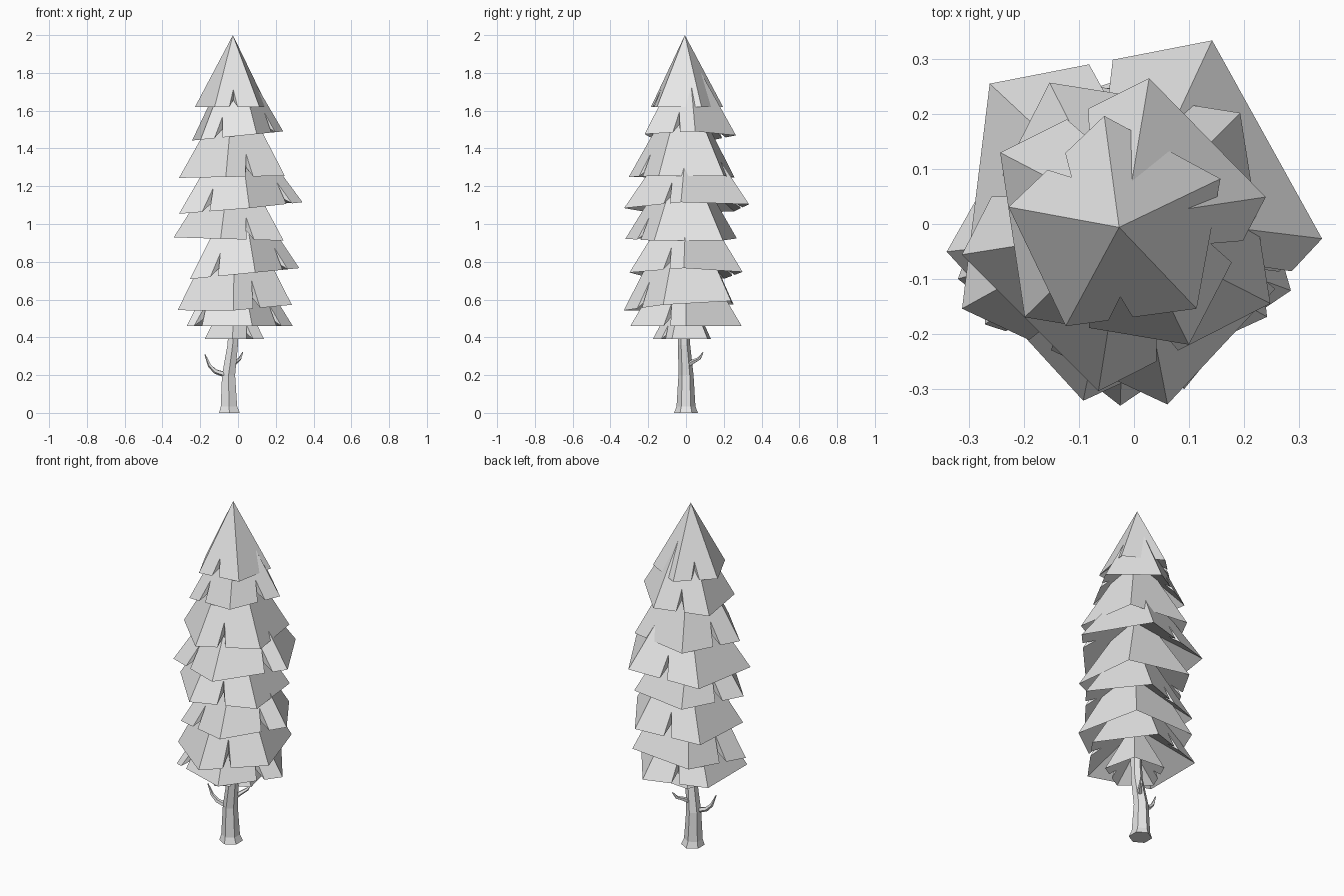
import bpy, bmesh, math
from mathutils import Vector

cube = bpy.data.objects.get("Cube")
if cube:
    bpy.data.objects.remove(cube, do_unlink=True)

# Single flat grey
grey = bpy.data.materials.new("plain_grey")
grey.use_nodes = True
COLOUR = (0.8, 0.8, 0.8, 1)
grey.diffuse_color = COLOUR
grey.node_tree.nodes["Principled BSDF"].inputs["Base Color"].default_value = COLOUR


def finish(bm, name):
    bmesh.ops.recalc_face_normals(bm, faces=bm.faces)
    mesh = bpy.data.meshes.new(name)
    bm.to_mesh(mesh)
    bm.free()
    mesh.materials.append(grey)
    obj = bpy.data.objects.new(name, mesh)
    bpy.context.scene.collection.objects.link(obj)
    return obj


def tube(name, path, sides, level=False):
    """Tapered tube through (x, y, z, radius) points; level keeps rings flat."""
    bm = bmesh.new()
    points = [Vector(p[:3]) for p in path]
    rings = []
    for i, p in enumerate(points):
        along = points[min(i + 1, len(points) - 1)] - points[max(i - 1, 0)]
        turn = Vector((0, 0, 1)).rotation_difference(along)
        ring = []
        for k in range(sides):
            a = math.tau * (k + 0.5) / sides
            offset = Vector((math.cos(a), math.sin(a), 0)) * path[i][3]
            if not level:
                offset.rotate(turn)
            ring.append(bm.verts.new(p + offset))
        rings.append(ring)
    for low, high in zip(rings, rings[1:]):
        for k in range(sides):
            n = (k + 1) % sides
            bm.faces.new((low[k], low[n], high[n], high[k]))
    bm.faces.new(rings[0][::-1])
    bm.faces.new(rings[-1])
    return finish(bm, name)


def tier(name, centre, radius, turn, tilt, rise, notches, sides=5):
    """Five-sided hollow cone with slits cut upward from some rim edges."""
    bm = bmesh.new()
    c = Vector(centre)
    top = bm.verts.new(c + Vector((0, 0, rise)))
    under = bm.verts.new(c + Vector((0, 0, rise * 0.4)))
    rim = []
    for k in range(sides):
        a = math.radians(turn) + math.tau * k / sides
        x, y = radius * math.cos(a), radius * math.sin(a)
        rim.append(bm.verts.new(c + Vector((x, y, x * tilt[0] + y * tilt[1]))))
    for k in range(sides):
        a, b = rim[k], rim[(k + 1) % sides]
        if k not in notches:
            bm.faces.new((a, b, top))
            bm.faces.new((b, a, under))
            continue
        t, half = notches[k], 0.022 / (b.co - a.co).length
        left = bm.verts.new(a.co.lerp(b.co, t - half))
        right = bm.verts.new(a.co.lerp(b.co, t + half))
        middle = a.co.lerp(b.co, t)
        outer = bm.verts.new(middle.lerp(top.co, 0.24))
        inner = bm.verts.new(middle.lerp(under.co, 0.24))
        for tip, mid in ((top, outer), (under, inner)):
            bm.faces.new((a, left, mid, tip))
            bm.faces.new((right, b, tip, mid))
        bm.faces.new((left, inner, outer))
        bm.faces.new((right, outer, inner))
    return finish(bm, name)


# Bent trunk with a flared foot
tube("trunk", [(-0.045, 0, 0, 0.063), (-0.048, 0, 0.035, 0.05),
               (-0.05, 0, 0.2, 0.04), (-0.028, -0.01, 0.36, 0.032),
               (-0.02, -0.01, 0.55, 0.028)], 6, level=True)

# Bare twigs
tube("right_twig", [(-0.06, -0.01, 0.2, 0.016), (-0.12, -0.02, 0.22, 0.013),
                    (-0.15, -0.025, 0.25, 0.01), (-0.175, -0.03, 0.31, 0.003)], 5)
tube("left_twig", [(-0.03, 0.01, 0.255, 0.015), (-0.01, 0.04, 0.272, 0.012),
                   (0.01, 0.07, 0.287, 0.009), (0.025, 0.09, 0.32, 0.003)], 5)

# Foliage from the top down: centre, radius, turn, tilt, rise, slits by edge
TIERS = [
    ((-0.027, -0.006, 1.62), 0.204, -118.4, (0, 0), 0.38, {0: 0.42, 3: 0.5}),
    ((-0.015, 0.011, 1.465), 0.257, -63.5, (0.1, 0), 0.46, {0: 0.63, 2: 0.48, 4: 0.32}),
    ((-0.018, -0.009, 1.25), 0.298, -99, (0.02, 0), 0.52, {0: 0.4, 3: 0.6}),
    ((-0.006, 0.016, 1.085), 0.35, -79, (0.09, 0.02), 0.5, {0: 0.75, 2: 0.5, 4: 0.38}),
    ((-0.03, -0.015, 0.92), 0.312, -101.5, (-0.03, 0), 0.5, {0: 0.47, 3: 0.6}),
    ((0.01, 0.005, 0.735), 0.315, -75, (0.1, 0), 0.5, {0: 0.68, 2: 0.5, 4: 0.37}),
    ((-0.014, -0.012, 0.565), 0.318, -92, (0.05, 0.07), 0.6, {0: 0.4, 3: 0.6}),
    ((-0.02, 0, 0.46), 0.31, -72, (0, 0), 0.5, {0: 0.66, 2: 0.5, 4: 0.17}),
    ((-0.015, -0.01, 0.39), 0.166, -95, (0, 0), 0.32, {0: 0.55, 3: 0.5}),
]
for number, spec in enumerate(TIERS, 1):
    tier(f"foliage_tier_{number}", *spec)
